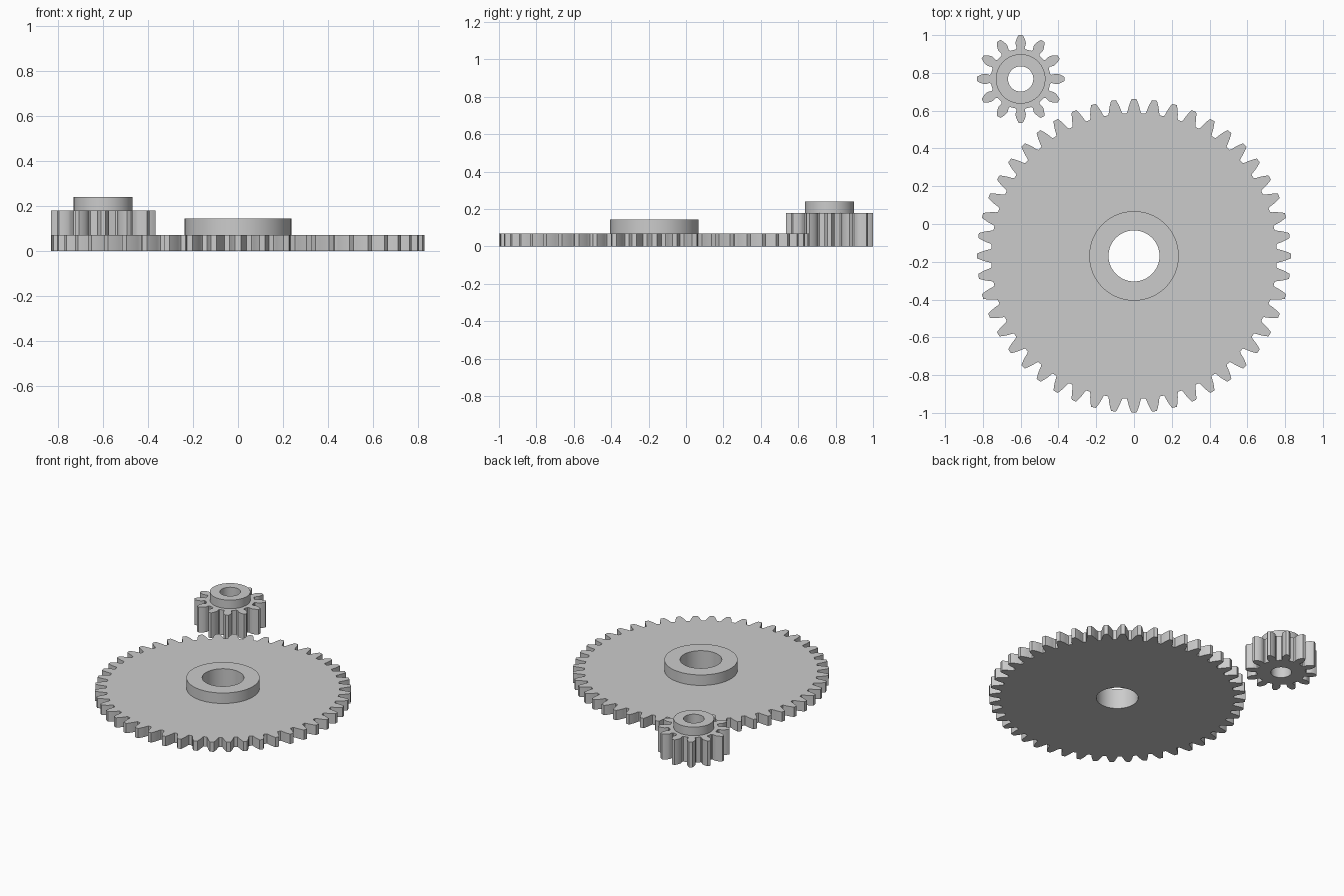
import bpy
import bmesh
import math

old = bpy.data.objects.get("Cube")
if old:
    bpy.data.objects.remove(old, do_unlink=True)

grey = bpy.data.materials.new("plain grey")
grey.use_nodes = True
colour = (0.6, 0.6, 0.6, 1)
grey.diffuse_color = colour
grey.node_tree.nodes["Principled BSDF"].inputs["Base Color"].default_value = colour

MODULE = 0.0332
PRESSURE = math.radians(20)


def involute(a):
    return math.tan(a) - a


def gear_outline(teeth):
    """Involute tooth profile repeated around the origin."""
    pitch = MODULE * teeth / 2
    base = pitch * math.cos(PRESSURE)
    root, tip = pitch - 1.22 * MODULE, pitch + MODULE

    def half_angle(r):
        a = math.acos(min(1, base / r))
        return math.pi / (2 * teeth) + involute(PRESSURE) - involute(a)

    # small gears have a slightly undercut neck below the base circle
    neck = 0.04 * MODULE / root if base > root else 0
    flank = [(root, half_angle(root) + 0.1 * MODULE / root),
             (root + 0.2 * MODULE, half_angle(root) - 2 * neck)]
    start = max(base, root + 0.4 * MODULE)
    steps = 7
    for i in range(steps + 1):
        r = start + (tip - start) * i / steps
        flank.append((r, half_angle(r)))

    tooth = [(r, -a) for r, a in flank] + [(tip, 0)] + [(r, a) for r, a in reversed(flank)]
    points = []
    for k in range(teeth):
        turn = math.pi / 2 + math.tau * k / teeth
        points += [(r * math.cos(turn + a), r * math.sin(turn + a)) for r, a in tooth]
    return points


def circle(radius, sides=96):
    return [(radius * math.cos(math.tau * i / sides), radius * math.sin(math.tau * i / sides))
            for i in range(sides)]


def build_gear(name, teeth, centre, height, hub_radius, hub_top, bore_radius):
    bm = bmesh.new()

    def ring(points, z):
        verts = [bm.verts.new((x, y, z)) for x, y in points]
        return verts, [bm.edges.new((v, verts[i - 1])) for i, v in enumerate(verts)]

    def wall(a, b):
        for i in range(len(a)):
            bm.faces.new((a[i - 1], a[i], b[i], b[i - 1]))

    outline = gear_outline(teeth)
    low, low_edges = ring(outline, 0)
    high, high_edges = ring(outline, height)
    hub_low, hub_edges = ring(circle(hub_radius), height)
    hub_high, _ = ring(circle(hub_radius), hub_top)
    bore_high, _ = ring(circle(bore_radius), hub_top)
    bore_low, bore_edges = ring(circle(bore_radius), 0)

    # toothed rim, raised hub, and bore right through
    wall(low, high)
    wall(hub_low, hub_high)
    wall(hub_high, bore_high)
    wall(bore_high, bore_low)
    # flat faces with a round hole
    for edges in (low_edges + bore_edges, high_edges + hub_edges):
        bmesh.ops.triangle_fill(bm, edges=edges, use_beauty=True)
    bmesh.ops.recalc_face_normals(bm, faces=bm.faces[:])

    mesh = bpy.data.meshes.new(name)
    bm.to_mesh(mesh)
    bm.free()
    mesh.materials.append(grey)
    obj = bpy.data.objects.new(name, mesh)
    obj.location = (*centre, 0)
    bpy.context.collection.objects.link(obj)
    bpy.ops.object.select_all(action="DESELECT")
    obj.select_set(True)
    bpy.context.view_layer.objects.active = obj
    bpy.ops.object.shade_smooth_by_angle(angle=math.radians(25))


build_gear("large_gear", 48, (0, -0.169), 0.07, 0.237, 0.145, 0.135)
build_gear("small_pinion", 12, (-0.6, 0.768), 0.18, 0.131, 0.241, 0.067)
